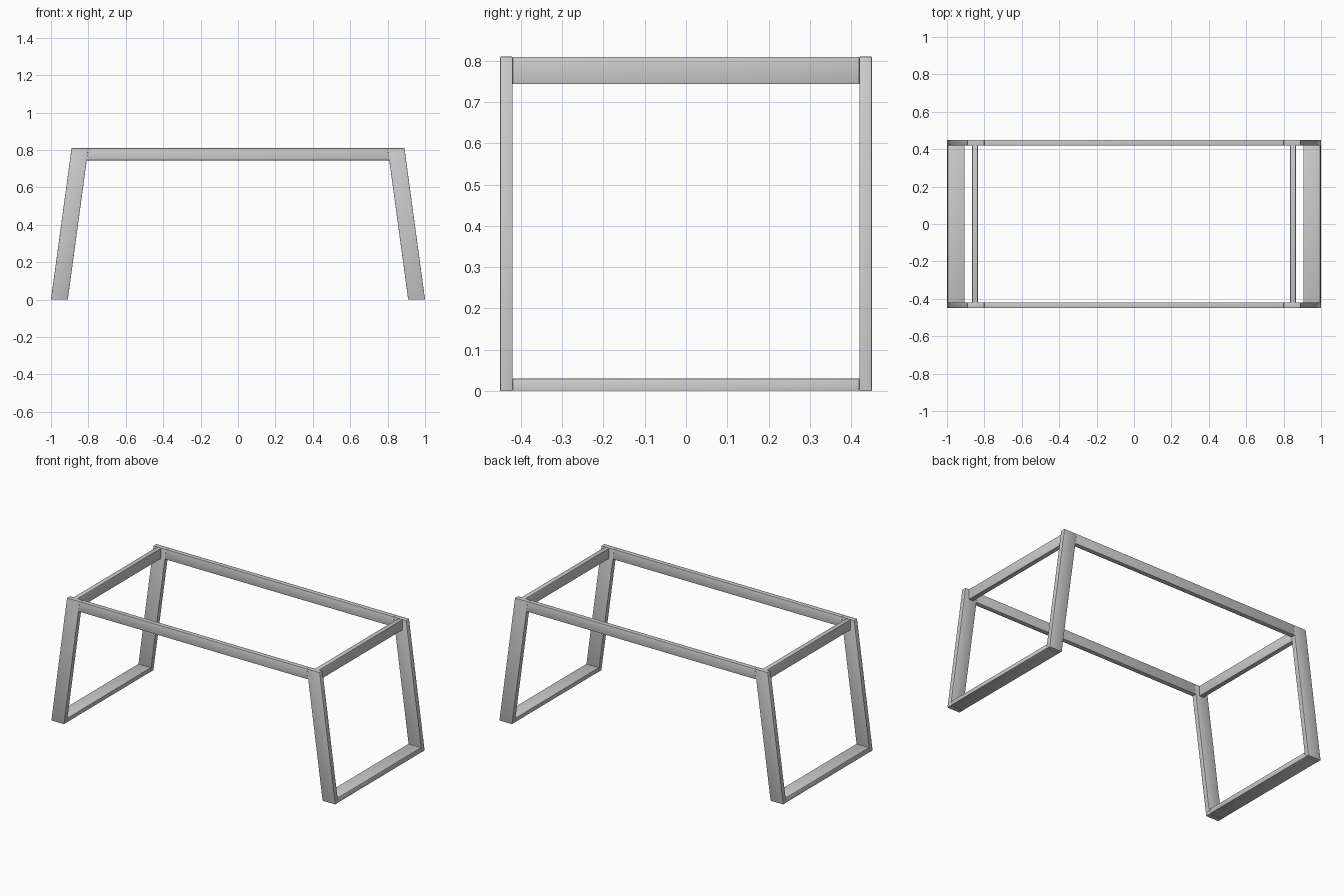
import bpy, bmesh
from mathutils import Vector

if "Cube" in bpy.data.objects:
    bpy.data.objects.remove(bpy.data.objects["Cube"])

SLANT = 0.11 / 0.81   # inward lean of the legs per unit height


def prism(name, profile, axis, a, b, bevel=0.002):
    """Extrude a 2D profile between a and b along 'x' (profile yz) or 'y' (profile xz)."""
    place = (lambda p, t: Vector((t, *p))) if axis == 'x' else (lambda p, t: Vector((p[0], t, p[1])))
    bm = bmesh.new()
    lo = [bm.verts.new(place(p, a)) for p in profile]
    hi = [bm.verts.new(place(p, b)) for p in profile]
    n = len(profile)
    bm.faces.new(lo)
    bm.faces.new(hi[::-1])
    for i in range(n):
        bm.faces.new((lo[i], hi[i], hi[(i + 1) % n], lo[(i + 1) % n]))
    bmesh.ops.recalc_face_normals(bm, faces=bm.faces)
    bmesh.ops.bevel(bm, geom=bm.edges[:], offset=bevel, segments=2, profile=0.5, affect='EDGES')
    mesh = bpy.data.meshes.new(name)
    bm.to_mesh(mesh)
    bm.free()
    obj = bpy.data.objects.new(name, mesh)
    bpy.context.collection.objects.link(obj)
    bpy.ops.object.select_all(action='DESELECT')
    obj.select_set(True)
    bpy.context.view_layer.objects.active = obj
    bpy.ops.object.shade_smooth_by_angle()
    return obj


def slanted(side, z0, z1):
    """Slice of the leaning leg profile between two heights."""
    pts = [(1 - SLANT * z0, z0), (1 - SLANT * z1, z1),
           (0.91 - SLANT * z1, z1), (0.91 - SLANT * z0, z0)]
    return [(side * x, z) for x, z in pts]


for side, s in ((-1, "left"), (1, "right")):
    # leaning flat-bar legs
    prism(f"{s}_front_leg", slanted(side, 0, 0.81), 'y', -0.45, -0.42)
    prism(f"{s}_back_leg", slanted(side, 0, 0.81), 'y', 0.42, 0.45)
    # flat floor bar joining each pair of legs
    prism(f"{s}_foot_bar", slanted(side, 0.001, 0.03), 'y', -0.42, 0.42)
    # upright bar across the top
    x0, x1 = side * 0.835, side * 0.865
    prism(f"{s}_top_crossbar", [(x0, 0.743), (x1, 0.743), (x1, 0.809), (x0, 0.809)], 'y', -0.42, 0.42)

# long rails, ends cut to meet the leaning legs
rail = [(-0.81, 0.745), (0.81, 0.745), (0.80, 0.81), (-0.80, 0.81)]
prism("front_rail", rail, 'y', -0.45, -0.42)
prism("back_rail", rail, 'y', 0.42, 0.45)
